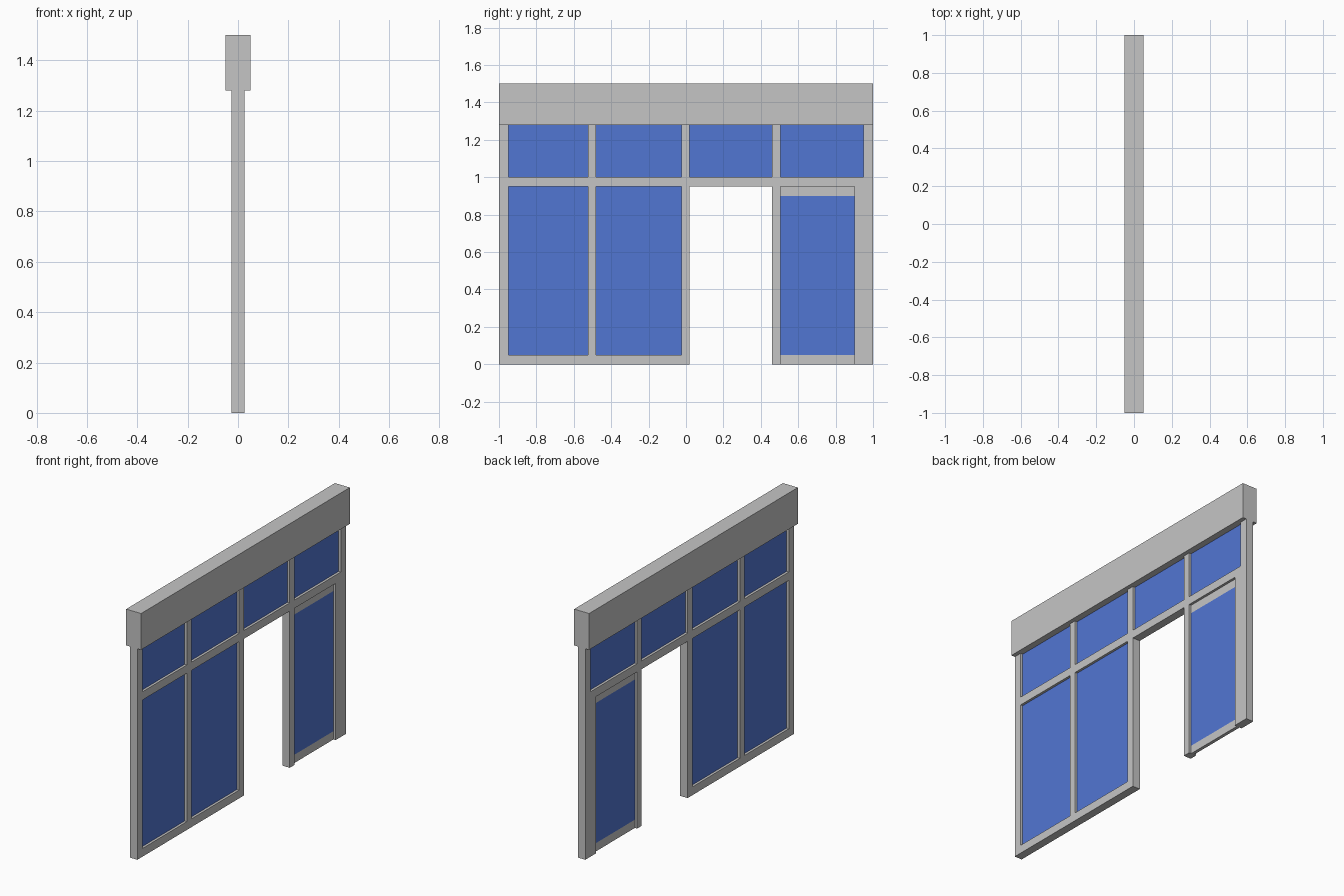
import bpy

if "Cube" in bpy.data.objects:
    bpy.data.objects.remove(bpy.data.objects["Cube"])

# Flat colours
def material(name, rgb):
    m = bpy.data.materials.new(name)
    m.diffuse_color = (*rgb, 1)
    m.use_nodes = True
    m.node_tree.nodes["Principled BSDF"].inputs["Base Color"].default_value = m.diffuse_color
    return m

grey = material("light_grey", (0.56, 0.56, 0.56))
blue = material("blue_glass", (0.083, 0.18, 0.65))

FRAME, PANE, HEADER = 0.025, 0.01, 0.05  # half thicknesses
SILL, BAR, RAIL, TOP, HEIGHT = 0.05, 0.95, 1.0, 1.28, 1.5


def box(name, half, y0, y1, z0, z1, mat):
    """Wall-aligned box, centred on x = 0."""
    bpy.ops.mesh.primitive_cube_add(size=1, location=(0, (y0 + y1) / 2, (z0 + z1) / 2))
    ob = bpy.context.object
    ob.name = name
    ob.scale = (2 * half, y1 - y0, z1 - z0)
    bpy.ops.object.transform_apply(location=False, rotation=False, scale=True)
    ob.data.materials.append(mat)
    return ob


# Deep header beam and the crossbar under the upper windows
box("header", HEADER, -1, 1, TOP, HEIGHT, grey)
box("crossbar", FRAME, -1, 1, BAR, RAIL, grey)

# Posts; the last one is wider below the crossbar
posts = [(-1, -0.95), (-0.525, -0.48), (-0.025, 0.02), (0.46, 0.505), (0.95, 1)]
for i, (a, b) in enumerate(posts):
    box("upper_post", FRAME, a, b, RAIL, TOP, grey)
    low = 0.90 if i == 4 else a
    box("lower_post", FRAME, low, b, SILL if i == 1 else 0, BAR, grey)

# Bottom rail beneath the two fixed windows
box("bottom_rail", FRAME, -0.95, -0.025, 0, SILL, grey)

# Upper windows, and the two fixed lower windows
for i in range(4):
    a, b = posts[i][1], posts[i + 1][0]
    box("upper_window", PANE, a, b, RAIL, TOP, blue)
    if i < 2:
        box("lower_window", PANE, a, b, SILL, BAR, blue)

# Recessed sliding door leaf with glass flush to its rails
box("door_top_rail", PANE, 0.505, 0.90, 0.90, BAR, grey)
box("door_bottom_rail", PANE, 0.505, 0.90, 0, SILL, grey)
box("door_glass", PANE, 0.505, 0.90, SILL, 0.90, blue)
